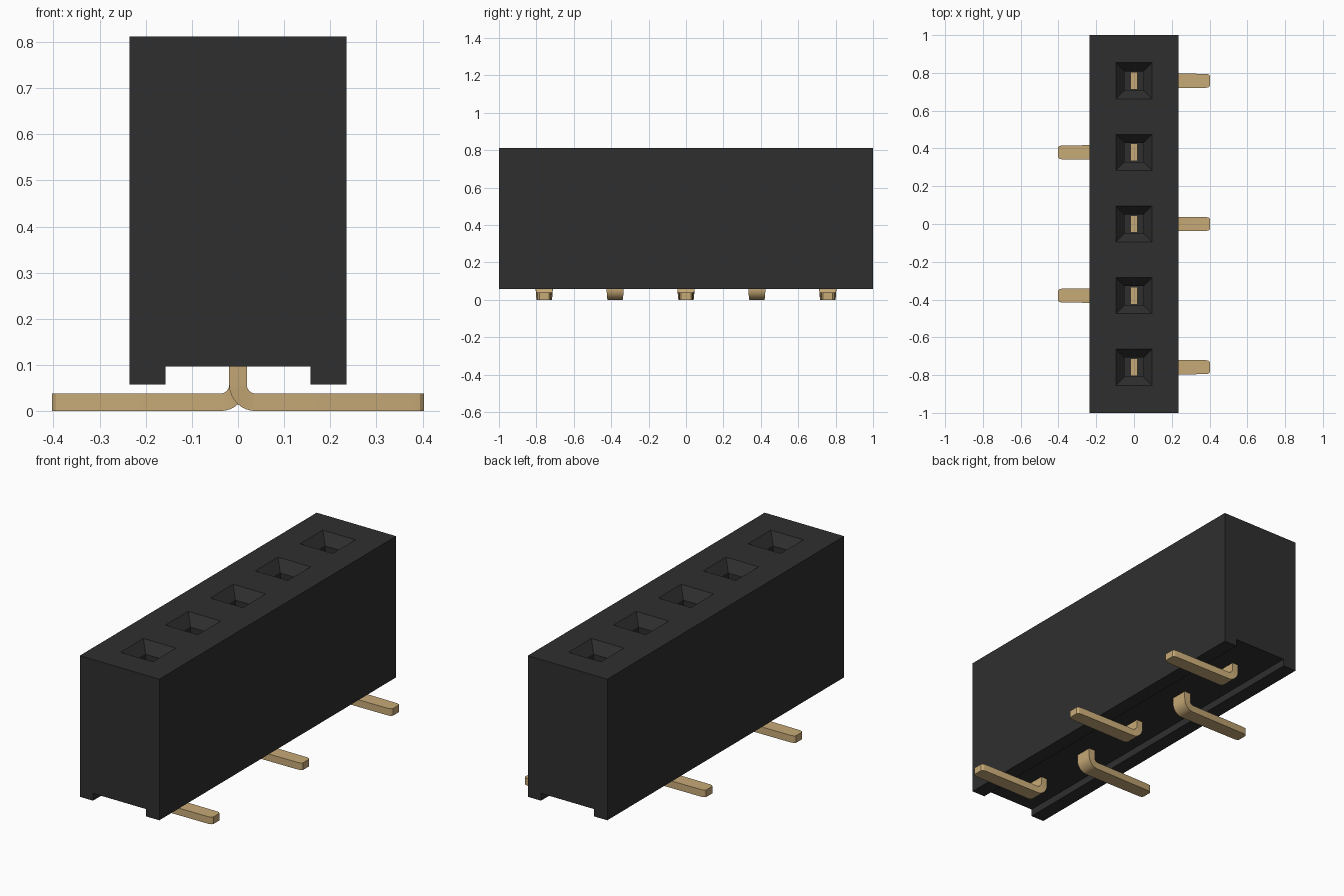
import bpy, bmesh, math

cube = bpy.data.objects.get("Cube")
if cube:
    bpy.data.objects.remove(cube, do_unlink=True)

PITCH = 0.379
BODY_TOP = 0.812


def material(name, rgb, metallic=0.0):
    m = bpy.data.materials.new(name)
    m.use_nodes = True
    m.diffuse_color = (*rgb, 1)
    bsdf = next(n for n in m.node_tree.nodes if n.type == 'BSDF_PRINCIPLED')
    bsdf.inputs["Base Color"].default_value = (*rgb, 1)
    return m


def loft(bm, rings):
    """Skin a list of equal-length vertex rings and cap both ends."""
    loops = [[bm.verts.new(p) for p in ring] for ring in rings]
    n = len(loops[0])
    for a, b in zip(loops, loops[1:]):
        for i in range(n):
            j = (i + 1) % n
            bm.faces.new((a[i], a[j], b[j], b[i]))
    bm.faces.new(loops[0][::-1])
    bm.faces.new(loops[-1])


def finish(bm, name, mat):
    bmesh.ops.recalc_face_normals(bm, faces=bm.faces[:])
    mesh = bpy.data.meshes.new(name)
    bm.to_mesh(mesh)
    bm.free()
    mesh.materials.append(mat)
    ob = bpy.data.objects.new(name, mesh)
    bpy.context.collection.objects.link(ob)
    return ob


def activate(ob):
    bpy.ops.object.select_all(action='DESELECT')
    ob.select_set(True)
    bpy.context.view_layer.objects.active = ob


black = material("black plastic", (0.028, 0.028, 0.028))
gold = material("gold plating", (0.57, 0.40, 0.184))
rows = [(i - 2) * PITCH for i in range(5)]

# Housing: block with a channel along the underside
profile = [(-0.235, 0.058), (-0.157, 0.058), (-0.157, 0.097), (0.157, 0.097),
           (0.157, 0.058), (0.235, 0.058), (0.235, BODY_TOP), (-0.235, BODY_TOP)]
bm = bmesh.new()
loft(bm, [[(x, y, z) for x, z in profile] for y in (-1, 1)])
housing = finish(bm, "housing", black)

# Sockets: square funnels leading into straight shafts
bm = bmesh.new()
for y in rows:
    rings = []
    for h, z in ((0.05, 0.25), (0.05, BODY_TOP - 0.055),
                 (0.096, BODY_TOP), (0.096, BODY_TOP + 0.05)):
        rings.append([(-h, y - h, z), (h, y - h, z), (h, y + h, z), (-h, y + h, z)])
    loft(bm, rings)
cutter = finish(bm, "socket_cutter", black)
cutter.hide_render = True
mod = housing.modifiers.new("sockets", 'BOOLEAN')
mod.operation = 'DIFFERENCE'
mod.solver = 'EXACT'
mod.object = cutter
activate(housing)
bpy.ops.object.modifier_apply(modifier=mod.name)
bpy.data.objects.remove(cutter, do_unlink=True)

# Contacts: upright blade, rounded bend and a foot with a narrowed tip
T = 0.019                     # half thickness
CX, CZ, R = 0.038, 0.057, 0.038   # bend centre and middle radius


def contact(name, y, side):
    stations = [(0, 0.33, 0, 0.046)]          # x, z, angle, half width
    for k in range(9):
        a = math.radians(90 * k / 8)
        stations.append((CX - R * math.cos(a), CZ - R * math.sin(a), a,
                         0.046 - 0.006 * k / 8))
    for x, w in ((0.38, 0.037), (0.395, 0.034), (0.403, 0.026)):
        stations.append((x, T, math.pi / 2, w))
    rings = []
    for x, z, a, w in stations:
        nx, nz = T * math.cos(a), T * math.sin(a)
        rings.append([(side * (x + s * nx), y + t * w, z + s * nz)
                      for s, t in ((1, 1), (1, -1), (-1, -1), (-1, 1))])
    bm = bmesh.new()
    loft(bm, rings)
    ob = finish(bm, name, gold)
    activate(ob)
    bpy.ops.object.shade_smooth_by_angle(angle=math.radians(25))


for i, y in enumerate(rows):
    contact(f"contact_{i + 1}", y, 1 if i % 2 == 0 else -1)
